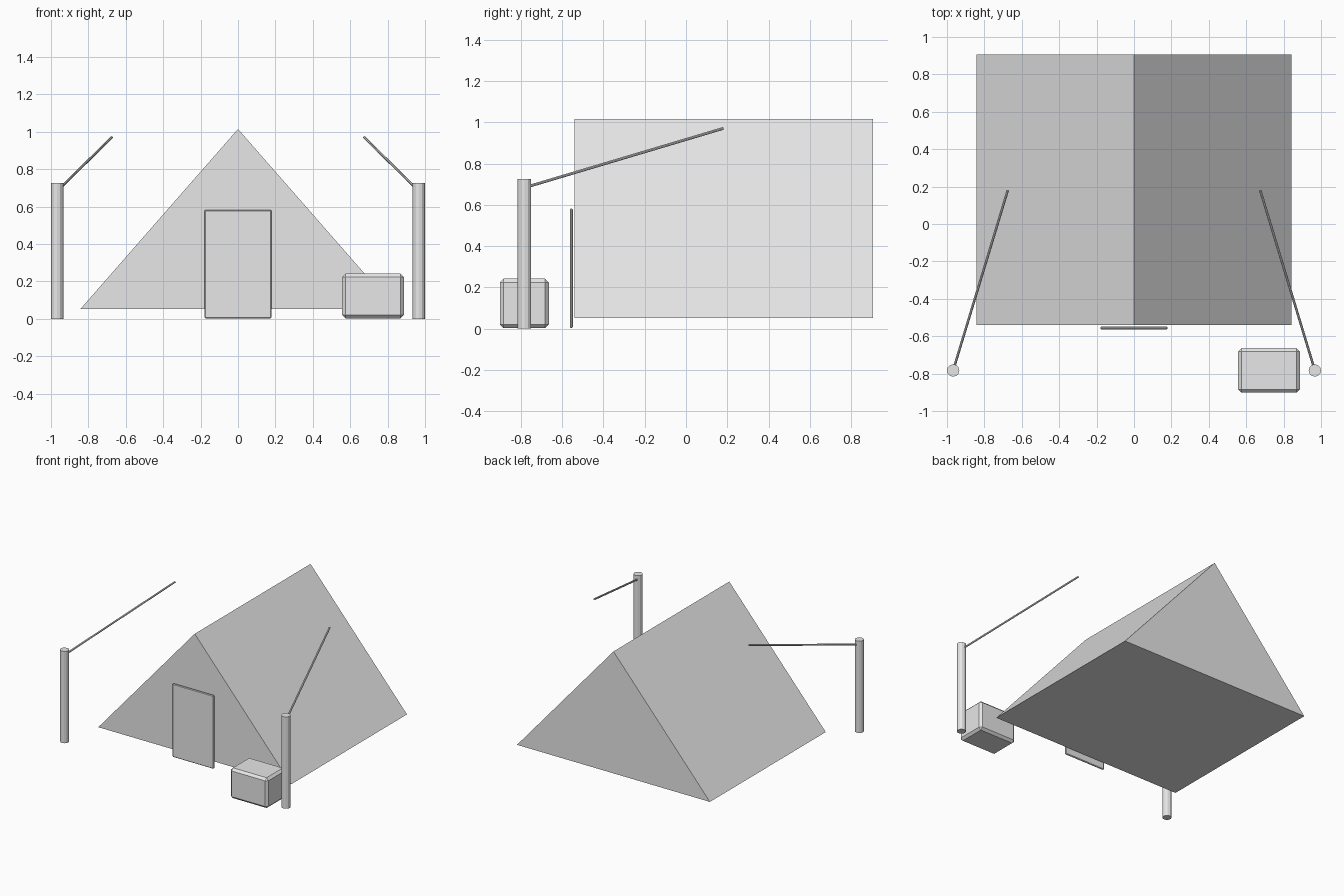
import bpy
import bmesh
from mathutils import Vector

cube = bpy.data.objects.get("Cube")
if cube:
    bpy.data.objects.remove(cube, do_unlink=True)

# One plain grey for every part
grey = bpy.data.materials.new("plain_grey")
grey.use_nodes = True
colour = (0.8, 0.8, 0.8, 1)
grey.diffuse_color = colour
grey.node_tree.nodes["Principled BSDF"].inputs["Base Color"].default_value = colour


def add_object(name, bm):
    bmesh.ops.recalc_face_normals(bm, faces=bm.faces[:])
    mesh = bpy.data.meshes.new(name)
    bm.to_mesh(mesh)
    bm.free()
    mesh.materials.append(grey)
    obj = bpy.data.objects.new(name, mesh)
    bpy.context.collection.objects.link(obj)
    return obj


def box(name, low, high, bevel):
    low, high = Vector(low), Vector(high)
    bm = bmesh.new()
    bmesh.ops.create_cube(bm, size=1)
    for v in bm.verts:
        v.co = (low + high) / 2 + v.co * (high - low)
    obj = add_object(name, bm)
    mod = obj.modifiers.new("edge_bevel", "BEVEL")
    mod.width = bevel
    mod.segments = 1


def rod(name, start, end, radius, sides):
    start, end = Vector(start), Vector(end)
    axis = end - start
    bm = bmesh.new()
    bmesh.ops.create_cone(bm, cap_ends=True, segments=sides, radius1=radius,
                          radius2=radius, depth=axis.length)
    turn = Vector((0, 0, 1)).rotation_difference(axis)
    for v in bm.verts:
        v.co = turn @ v.co + (start + end) / 2
    add_object(name, bm)


# Tent body: a triangle extruded from front to back
bm = bmesh.new()
profile = [(-0.843, 0.052), (0.843, 0.052), (0, 1.015)]
front = bm.faces.new([bm.verts.new((x, -0.54, z)) for x, z in profile])
back = bmesh.ops.extrude_face_region(bm, geom=[front], use_keep_orig=True)
for item in back["geom"]:
    if isinstance(item, bmesh.types.BMVert):
        item.co.y = 0.905
add_object("tent_body", bm)

# Door flap and storage crate
box("door_flap", (-0.18, -0.563, 0.003), (0.18, -0.548, 0.582), 0.005)
box("crate", (0.557, -0.902, 0.003), (0.887, -0.664, 0.242), 0.018)

# Posts with guy ropes on both sides
for side, s in (("left", 1), ("right", -1)):
    rod(f"{side}_post", (s * 0.967, -0.783, 0), (s * 0.967, -0.783, 0.725), 0.033, 12)
    rod(f"{side}_guy_rope", (s * 0.967, -0.783, 0.683), (s * 0.675, 0.18, 0.97), 0.007, 8)
